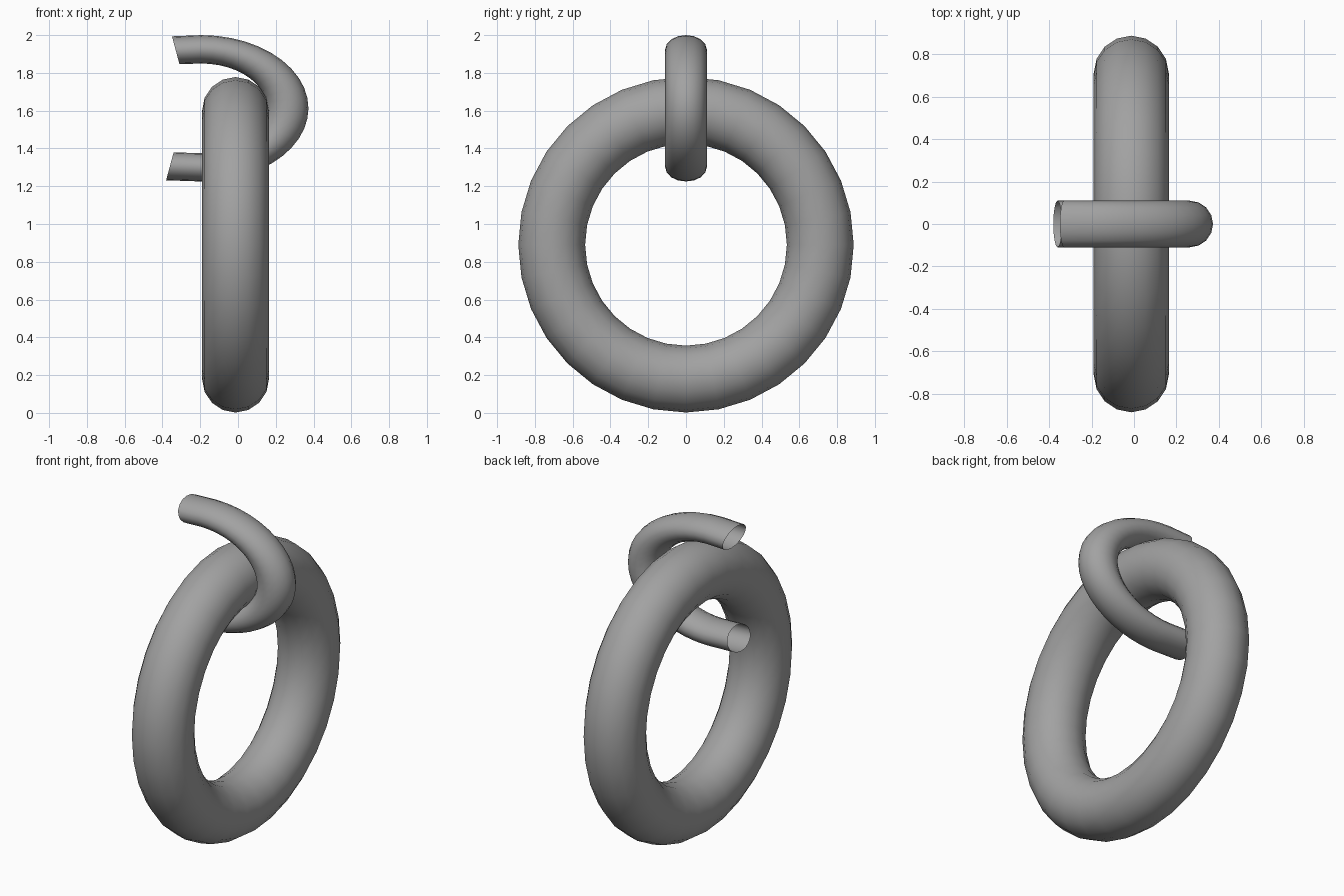
import bpy
import bmesh
from math import sin, cos, pi, radians

if "Cube" in bpy.data.objects:
    bpy.data.objects.remove(bpy.data.objects["Cube"], do_unlink=True)

metal = bpy.data.materials.new("grey metal")
metal.use_nodes = True
colour = (0.36, 0.36, 0.36, 1)
metal.diffuse_color = colour
metal.node_tree.nodes["Principled BSDF"].inputs["Base Color"].default_value = colour


def sweep(name, place, rows, sides, closed):
    """Tube through place(row, angle); joined end to end when closed."""
    bm = bmesh.new()
    loops = [[bm.verts.new(place(i, 2 * pi * j / sides)) for j in range(sides)]
             for i in range(rows)]
    pairs = list(zip(loops, loops[1:]))
    if closed:
        pairs.append((loops[-1], loops[0]))
    for a, b in pairs:
        for j in range(sides):
            k = (j + 1) % sides
            bm.faces.new((a[j], b[j], b[k], a[k]))
    bmesh.ops.recalc_face_normals(bm, faces=bm.faces)
    mesh = bpy.data.meshes.new(name)
    bm.to_mesh(mesh)
    bm.free()
    mesh.materials.append(metal)
    mesh.shade_smooth()
    obj = bpy.data.objects.new(name, mesh)
    bpy.context.collection.objects.link(obj)
    return obj


# Large ring, standing upright and facing sideways
RING_ROWS = 32


def ring_point(i, v):
    t = 2 * pi * i / RING_ROWS
    radius = 0.711 + 0.177 * cos(v)
    return (-0.013 + 0.177 * sin(v), radius * sin(t), 0.89 + radius * cos(t))


sweep("large_ring", ring_point, RING_ROWS, 16, True)

# Open half link through the ring: flattened arc with short straight ends
BEND = radians(90)
EXTRA = radians(10.4)
LINK_ROWS = 25
BOTTOM_REACH, TOP_REACH = 0.083, 0.052


def link_point(i, v):
    if i in (0, LINK_ROWS - 1):
        t = (BEND + EXTRA) * (1 if i else -1)
    else:
        t = BEND * (2 * (i - 1) / (LINK_ROWS - 3) - 1)
    reach = TOP_REACH if i == LINK_ROWS - 1 else BOTTOM_REACH if i == 0 else 0
    radius = 0.458 + 0.11 * cos(v)
    return (-0.195 + radius * cos(t) - reach, 0.11 * sin(v),
            1.6125 + 0.682 * radius * sin(t))


sweep("open_half_link", link_point, LINK_ROWS, 16, False)
